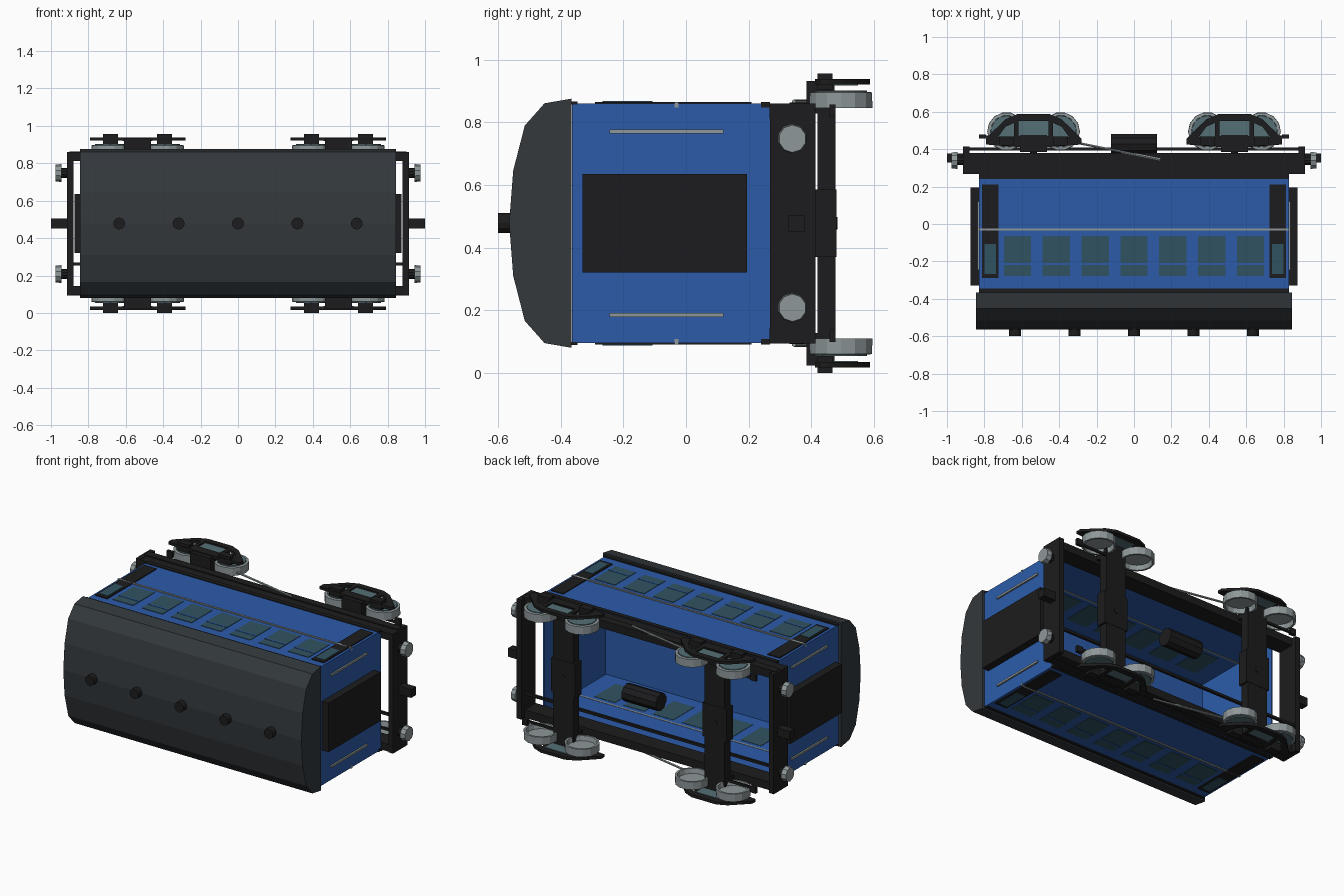
import bpy, bmesh, math
from mathutils import Matrix, Vector

if "Cube" in bpy.data.objects:
    bpy.data.objects.remove(bpy.data.objects["Cube"])

C = 0.478  # height of the long axis; the coach lies on its side, roof towards -y


def mat(name, r, g, b):
    m = bpy.data.materials.new(name)
    m.diffuse_color = (r, g, b, 1)
    m.use_nodes = True
    m.node_tree.nodes["Principled BSDF"].inputs["Base Color"].default_value = m.diffuse_color
    return m


BLUE = mat("blue_paint", 0.025, 0.105, 0.40)
ROOF = mat("roof_grey", 0.033, 0.040, 0.045)
BLACK = mat("black_iron", 0.012, 0.012, 0.013)
STEEL = mat("steel", 0.27, 0.31, 0.32)
GLASS = mat("teal_glass", 0.03, 0.085, 0.12)
HUB = mat("hub_teal", 0.09, 0.16, 0.18)


def finish(name, bm, m):
    bmesh.ops.recalc_face_normals(bm, faces=bm.faces[:])
    me = bpy.data.meshes.new(name)
    bm.to_mesh(me)
    bm.free()
    me.materials.append(m)
    ob = bpy.data.objects.new(name, me)
    bpy.context.collection.objects.link(ob)
    return ob


def box(name, x, y, z, m):
    """Box from (min, max) pairs; z is measured from the long axis."""
    bm = bmesh.new()
    size = [abs(p[1] - p[0]) for p in (x, y, z)]
    mid = [(p[0] + p[1]) / 2 for p in (x, y, z)]
    mid[2] += C
    bmesh.ops.create_cube(bm, size=1, matrix=Matrix.Translation(mid) @ Matrix.Diagonal((*size, 1)))
    return finish(name, bm, m)


def rod(name, a, b, r, m, n=8, r2=None):
    """Cylinder or cone between two points."""
    a, b = Vector(a), Vector(b)
    a.z += C
    b.z += C
    rot = (b - a).to_track_quat('Z', 'Y').to_matrix().to_4x4()
    bm = bmesh.new()
    bmesh.ops.create_cone(bm, cap_ends=True, segments=n, radius1=r, radius2=r if r2 is None else r2,
                          depth=(b - a).length, matrix=Matrix.Translation((a + b) / 2) @ rot)
    return finish(name, bm, m)


def wheel(x, s):
    """Flanged cup-shaped wheel, turned about the z direction."""
    bm = bmesh.new()
    prof = [(0, 0.398), (0.084, 0.398), (0.09, 0.368), (0.103, 0.368),
            (0.102, 0.418), (0.086, 0.420), (0.084, 0.412), (0, 0.412)]
    vs = [bm.verts.new((r, 0, s * h)) for r, h in prof]
    es = [bm.edges.new(p) for p in zip(vs, vs[1:])]
    bmesh.ops.spin(bm, geom=vs + es, axis=(0, 0, 1), cent=(0, 0, 0), steps=14, angle=math.tau)
    bmesh.ops.remove_doubles(bm, verts=bm.verts[:], dist=1e-4)
    bmesh.ops.translate(bm, verts=bm.verts[:], vec=(x, 0.495, C))
    finish("wheel", bm, STEEL)
    rod("wheel_hub", (x, 0.495, s * 0.41), (x, 0.495, s * 0.424), 0.084, HUB, 14)


def side_frame(x, s):
    """Flat bogie side plate with three openings."""
    half = [(0.085, 0.588), (0.15, 0.56), (0.255, 0.458), (0.255, 0.425), (0.085, 0.412)]
    outline = half + [(-u, v) for u, v in reversed(half)]
    side = [(0.105, 0.54), (0.105, 0.465), (0.19, 0.465), (0.15, 0.52)]
    centre = [(-0.08, 0.47), (0.08, 0.47), (0.08, 0.55), (-0.08, 0.55)]
    cu = bpy.data.curves.new("bogie_side_frame", 'CURVE')
    cu.dimensions = '2D'
    cu.fill_mode = 'BOTH'
    cu.extrude = 0.009
    for pts in (outline, side, [(-u, v) for u, v in side], centre):
        sp = cu.splines.new('POLY')
        sp.points.add(len(pts) - 1)
        for p, (u, v) in zip(sp.points, pts):
            p.co = (u, v, 0, 1)
        sp.use_cyclic_u = True
    cu.materials.append(BLACK)
    ob = bpy.data.objects.new("bogie_side_frame", cu)
    ob.location = (x, 0, C + s * 0.452)
    bpy.context.collection.objects.link(ob)
    bpy.ops.object.select_all(action='DESELECT')
    bpy.context.view_layer.objects.active = ob
    ob.select_set(True)
    bpy.ops.object.convert(target='MESH')


# roof
half = [(-0.365, 0.398), (-0.452, 0.383), (-0.515, 0.312), (-0.552, 0.168)]
prof = half + [(-0.565, 0)] + [(y, -z) for y, z in reversed(half)]
bm = bmesh.new()
face = bm.faces.new([bm.verts.new((-0.845, y, C + z)) for y, z in prof])
ext = bmesh.ops.extrude_face_region(bm, geom=[face], use_keep_orig=True)
bmesh.ops.translate(bm, vec=(1.69, 0, 0), verts=[v for v in ext["geom"] if isinstance(v, bmesh.types.BMVert)])
finish("roof", bm, ROOF)
for i in range(-2, 3):
    rod("roof_vent", (i * 0.3175, -0.6, 0), (i * 0.3175, -0.55, 0), 0.032, BLACK, 12)

# body shell, open underneath
box("ceiling", (-0.82, 0.82), (-0.364, -0.354), (-0.37, 0.37), BLUE)
for s in (-1, 1):
    box("body_side", (-0.828, 0.828), (-0.364, 0.268), (s * 0.372, s * 0.382), BLUE)
    box("cornice", (-0.83, 0.83), (-0.365, -0.346), (s * 0.38, s * 0.389), BLACK)
    box("sill_strip", (-0.83, 0.83), (0.24, 0.268), (s * 0.37, s * 0.387), BLACK)
    box("waist_stripe", (-0.829, 0.829), (-0.036, -0.024), (s * 0.370, s * 0.388), STEEL)
    for i in range(-3, 4):
        x = i * 0.2075
        box("window", (x - 0.073, x + 0.073), (-0.278, -0.064), (s * 0.370, s * 0.385), GLASS)
        box("window_bar", (x - 0.073, x + 0.073), (-0.218, -0.208), (s * 0.38, s * 0.387), BLUE)
    for e in (-1, 1):
        box("door", (e * 0.725, e * 0.812), (-0.29, 0.21), (s * 0.38, s * 0.388), BLACK)
        box("door_window", (e * 0.737, e * 0.80), (-0.267, -0.107), (s * 0.38, s * 0.391), GLASS)

# ends: gangway, handrails, headstock, buffers, coupler
for e in (-1, 1):
    box("body_end", (e * 0.818, e * 0.828), (-0.364, 0.268), (-0.38, 0.38), BLUE)
    box("gangway", (e * 0.82, e * 0.875), (-0.33, 0.195), (-0.157, 0.157), BLACK)
    box("end_beam", (e * 0.88, e * 0.913), (0.268, 0.414), (-0.385, 0.382), BLACK)
    box("coupler", (e * 0.90, e * 1.0), (0.328, 0.378), (-0.027, 0.027), BLACK)
    for s in (-1, 1):
        box("end_handrail", (e * 0.826, e * 0.838), (-0.245, 0.12), (s * 0.287, s * 0.300), STEEL)
        rod("buffer_shank", (e * 0.91, 0.34, s * 0.27), (e * 0.95, 0.34, s * 0.27), 0.027, BLACK, 10)
        rod("buffer_head", (e * 0.945, 0.34, s * 0.27), (e * 0.977, 0.34, s * 0.27), 0.048, STEEL, 10, 0.044)

# underframe
for s in (-1, 1):
    box("solebar", (-0.913, 0.91), (0.267, 0.38), (s * 0.335, s * 0.380), BLACK)
    box("solebar_flange", (-0.90, 0.90), (0.33, 0.38), (s * 0.375, s * 0.386), BLACK)
    rod("truss_rod", (-0.31, 0.435, s * 0.388), (0.14, 0.345, s * 0.388), 0.007, STEEL, 6)
box("brake_pipe", (-0.91, 0.91), (0.393, 0.409), (-0.224, -0.208), BLACK)
rod("air_tank", (-0.122, 0.427, 0), (0.122, 0.427, 0), 0.056, BLACK, 10)

# bogies
for e in (-1, 1):
    x = e * 0.537
    box("bolster", (x - 0.072, x + 0.072), (0.42, 0.478), (-0.365, 0.365), BLACK)
    box("bolster_centre", (x - 0.085, x + 0.085), (0.412, 0.48), (-0.108, 0.108), BLACK)
    rod("bogie_pivot", (x, 0.38, 0), (x, 0.484, 0), 0.02, BLACK, 10)
    for s in (-1, 1):
        side_frame(x, s)
        box("frame_link", (x - 0.072, x + 0.072), (0.385, 0.475), (s * 0.35, s * 0.455), BLACK)
        box("spring_panel", (x - 0.08, x + 0.08), (0.47, 0.55), (s * 0.44, s * 0.452), HUB)
        box("brake_block", (e * 0.79, e * 0.83), (0.458, 0.478), (s * 0.34, s * 0.38), BLACK)
        box("brake_hanger", (e * 0.60, e * 0.80), (0.462, 0.474), (s * 0.345, s * 0.36), BLACK)
        for k in (-1, 1):
            wheel(x + k * 0.145, s)
            box("axle_box", (x + k * 0.145 - 0.04, x + k * 0.145 + 0.04), (0.42, 0.468), (s * 0.425, s * 0.478), BLACK)
